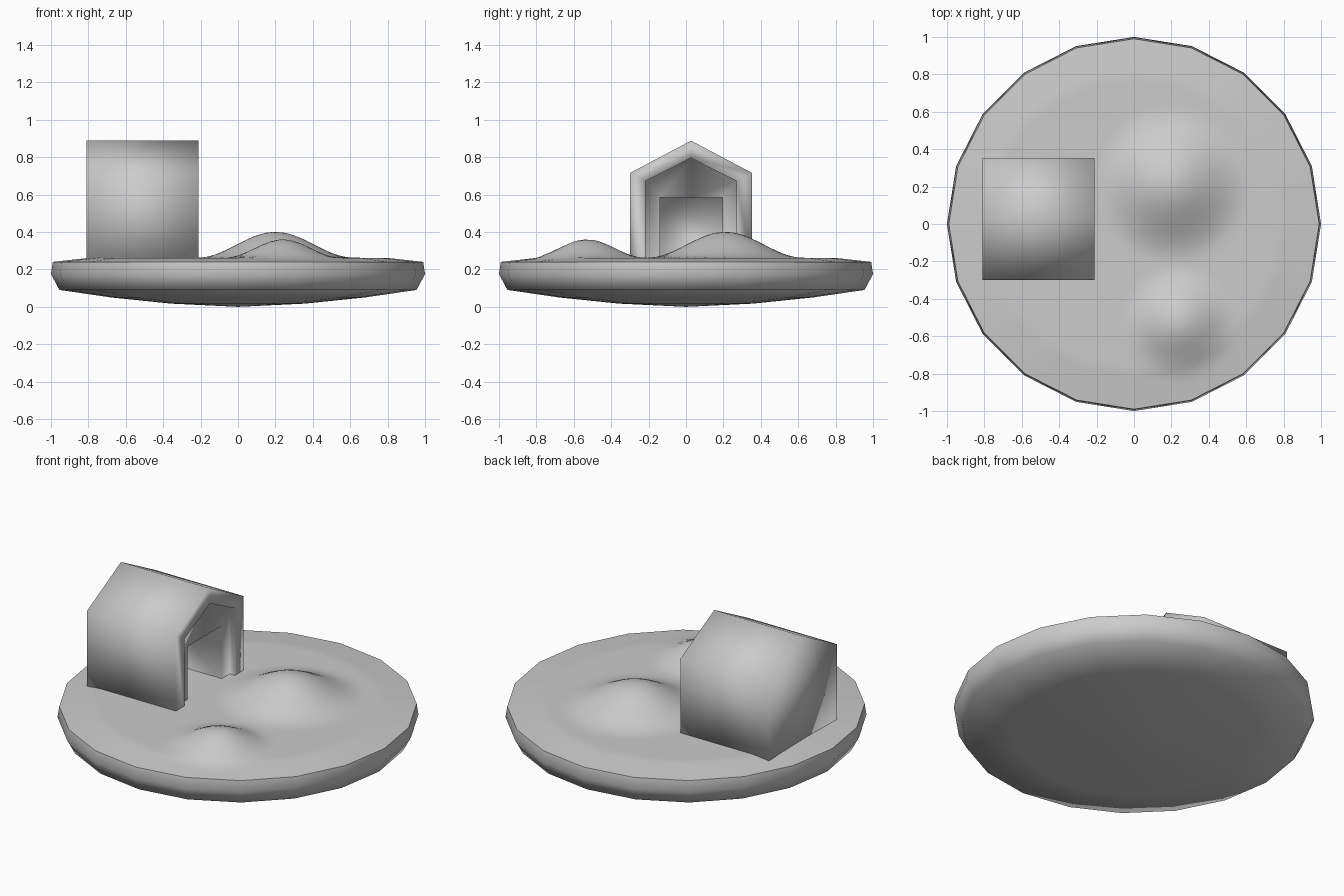
import bpy, bmesh
from math import sin, cos, pi, hypot

cube = bpy.data.objects.get("Cube")
if cube:
    bpy.data.objects.remove(cube)

grey = bpy.data.materials.new("plain grey")
grey.use_nodes = True
grey.diffuse_color = (0.6, 0.6, 0.6, 1)
grey.node_tree.nodes["Principled BSDF"].inputs["Base Color"].default_value = (0.6, 0.6, 0.6, 1)

SIDES = 20


def loft(name, loops, cap_start=False, cap_end=False):
    """Join successive closed loops of points with quads, smooth shaded."""
    bm = bmesh.new()
    rings = [[bm.verts.new(p) for p in loop] for loop in loops]
    for a, b in zip(rings, rings[1:]):
        n = len(a)
        for i in range(n):
            j = (i + 1) % n
            bm.faces.new((a[i], a[j], b[j], b[i]))
    if cap_start:
        bm.faces.new(rings[0][::-1])
    if cap_end:
        bm.faces.new(rings[-1])
    for f in bm.faces:
        f.smooth = True
    mesh = bpy.data.meshes.new(name)
    bm.to_mesh(mesh)
    bm.free()
    mesh.materials.append(grey)
    obj = bpy.data.objects.new(name, mesh)
    bpy.context.collection.objects.link(obj)
    return obj


def ring(radius, z):
    return [(radius * cos(2 * pi * i / SIDES), radius * sin(2 * pi * i / SIDES), z)
            for i in range(SIDES)]


# Island base: shallow dish with a rounded rim
base_profile = [(0.36, 0.017), (0.68, 0.05), (0.955, 0.09), (1.0, 0.175), (0.99, 0.24)]
loft("island_base", [ring(0.01, 0)] + [ring(r, z) for r, z in base_profile], cap_start=True)

# Ground: slightly domed top with two soft mounds
mounds = [(0.2, 0.21, 0.42, 0.138), (0.24, -0.53, 0.31, 0.098)]


def ground_height(x, y, t):
    z = 0.24 + 0.022 * min(1, (1 - t) / 0.2)
    for mx, my, radius, height in mounds:
        d = hypot(x - mx, y - my)
        if d < radius:
            z += height * 0.5 * (1 + cos(pi * d / radius))
    return z


def ground_ring(t):
    # Subdivided polygon, so the outline keeps its flat sides
    points, step = [], 4
    for i in range(SIDES * step):
        a = 2 * pi * i / (SIDES * step)
        local = a % (2 * pi / SIDES) - pi / SIDES
        r = 0.99 * t * cos(pi / SIDES) / cos(local)
        x, y = r * cos(a), r * sin(a)
        points.append((x, y, ground_height(x, y, t)))
    return points


loft("ground", [ground_ring(1 - k / 30) for k in range(30)], cap_end=True)


# House: gabled shell with a recessed front and a doorway
def gable(x, half, bottom, eave, apex, mid=0.027):
    return [(x, mid - half, bottom), (x, mid + half, bottom),
            (x, mid + half, eave), (x, mid, apex), (x, mid - half, eave)]


FRONT, RECESS, BACK = -0.21, -0.245, -0.81
outer = (0.327, 0.2, 0.715, 0.888)
inner = (0.243, 0.22, 0.672, 0.795)
door = (0.167, 0.24, 0.585, 0.585)
loft("house", [gable(BACK, *outer), gable(FRONT, *outer), gable(FRONT, *inner),
               gable(RECESS, *inner), gable(RECESS, *door), gable(-0.65, *door)],
     cap_start=True, cap_end=True)
